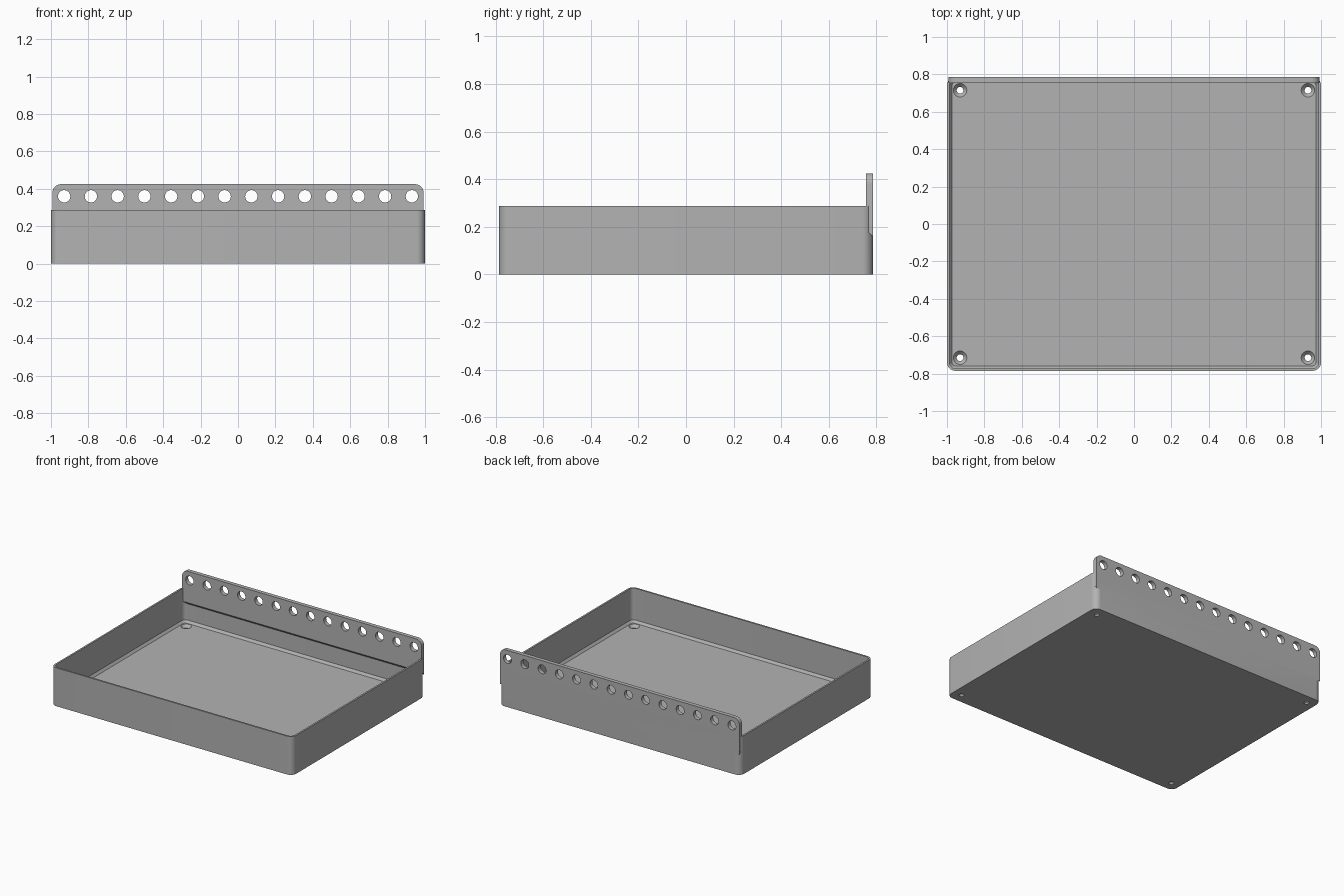
import bpy, bmesh, math

cube = bpy.data.objects.get("Cube")
if cube:
    bpy.data.objects.remove(cube, do_unlink=True)

W, D, H = 1.0, 0.785, 0.287      # tray half width, half depth, height
WALL, FLOOR, RADIUS = 0.013, 0.032, 0.045
PLATE_T, PLATE_TOP, PLATE_W = 0.03, 0.425, 0.992

grey = bpy.data.materials.new("light grey")
grey.use_nodes = True
colour = (0.45, 0.45, 0.45, 1)
grey.diffuse_color = colour
grey.node_tree.nodes["Principled BSDF"].inputs["Base Color"].default_value = colour


def finish(name, bm):
    bmesh.ops.recalc_face_normals(bm, faces=bm.faces)
    mesh = bpy.data.meshes.new(name)
    bm.to_mesh(mesh)
    bm.free()
    mesh.materials.append(grey)
    obj = bpy.data.objects.new(name, mesh)
    bpy.context.collection.objects.link(obj)
    return obj


def arc(cx, cy, r, start, steps=8):
    """Quarter circle, counter-clockwise from the start angle."""
    return [(cx + r * math.cos(start + math.pi / 2 * i / steps),
             cy + r * math.sin(start + math.pi / 2 * i / steps)) for i in range(steps + 1)]


def rounded_ring(bm, inset, z):
    x, y, r = W - RADIUS, D - RADIUS, RADIUS - inset
    points = []
    for i, (sx, sy) in enumerate(((1, 1), (-1, 1), (-1, -1), (1, -1))):
        points += arc(sx * x, sy * y, r, i * math.pi / 2)
    return [bm.verts.new((px, py, z)) for px, py in points]


def loft(name, rings, bm):
    """Skin consecutive rings and cap both ends."""
    n = len(rings[0])
    for a, b in zip(rings, rings[1:]):
        for i in range(n):
            j = (i + 1) % n
            bm.faces.new((a[i], a[j], b[j], b[i]))
    bm.faces.new(rings[0])
    bm.faces.new(rings[-1])
    return finish(name, bm)


def add_cylinder(bm, x, y, z, r1, r2, depth, along_y=False):
    made = bmesh.ops.create_cone(bm, cap_ends=True, segments=32,
                                 radius1=r1, radius2=r2, depth=depth)["verts"]
    if along_y:
        for v in made:
            v.co.y, v.co.z = -v.co.z, v.co.y
    bmesh.ops.translate(bm, verts=made, vec=(x, y, z))


def boolean(target, other, operation):
    mod = target.modifiers.new(operation.title(), "BOOLEAN")
    mod.operation, mod.solver, mod.object = operation, "EXACT", other
    bpy.context.view_layer.objects.active = target
    bpy.ops.object.modifier_apply(modifier=mod.name)
    bpy.data.objects.remove(other, do_unlink=True)


# Open tray: outer shell, rim, inner wall and chamfer down to the floor
bm = bmesh.new()
tray = loft("tray", [rounded_ring(bm, inset, z) for inset, z in (
    (0, 0), (0, H), (WALL, H), (WALL, FLOOR + 0.018), (WALL + 0.014, FLOOR))], bm)

# Back hanging plate: rounded top corners, sloped lower edge
bm = bmesh.new()
cx, cz, r = PLATE_W - 0.045, PLATE_TOP - 0.045, 0.045
outline = [(PLATE_W, None)] + arc(cx, cz, r, 0) + arc(-cx, cz, r, math.pi / 2) + [(-PLATE_W, None)]
plate = loft("hanging_plate", [
    [bm.verts.new((x, y, low if z is None else z)) for x, z in outline]
    for y, low in ((D, 0.158), (D - PLATE_T, 0.19))], bm)
boolean(tray, plate, "UNION")

# Row of pegboard holes through the plate
bm = bmesh.new()
for i in range(14):
    add_cylinder(bm, (i - 6.5) * 0.143, D - PLATE_T / 2, 0.36, 0.033, 0.033, 0.1, True)
boolean(tray, finish("peg_hole_cutter", bm), "DIFFERENCE")

# Screw holes in the floor corners, then their countersinks
corners = [(sx * 0.93, sy * 0.715) for sx in (-1, 1) for sy in (-1, 1)]
for r1, r2, z, depth in ((0.018, 0.018, 0.02, 0.1), (0.018, 0.038, FLOOR - 0.009, 0.022)):
    bm = bmesh.new()
    for x, y in corners:
        add_cylinder(bm, x, y, z, r1, r2, depth)
    boolean(tray, finish("screw_hole_cutter", bm), "DIFFERENCE")

bpy.ops.object.select_all(action="DESELECT")
tray.select_set(True)
bpy.context.view_layer.objects.active = tray
bpy.ops.object.shade_smooth_by_angle(angle=math.radians(30))
